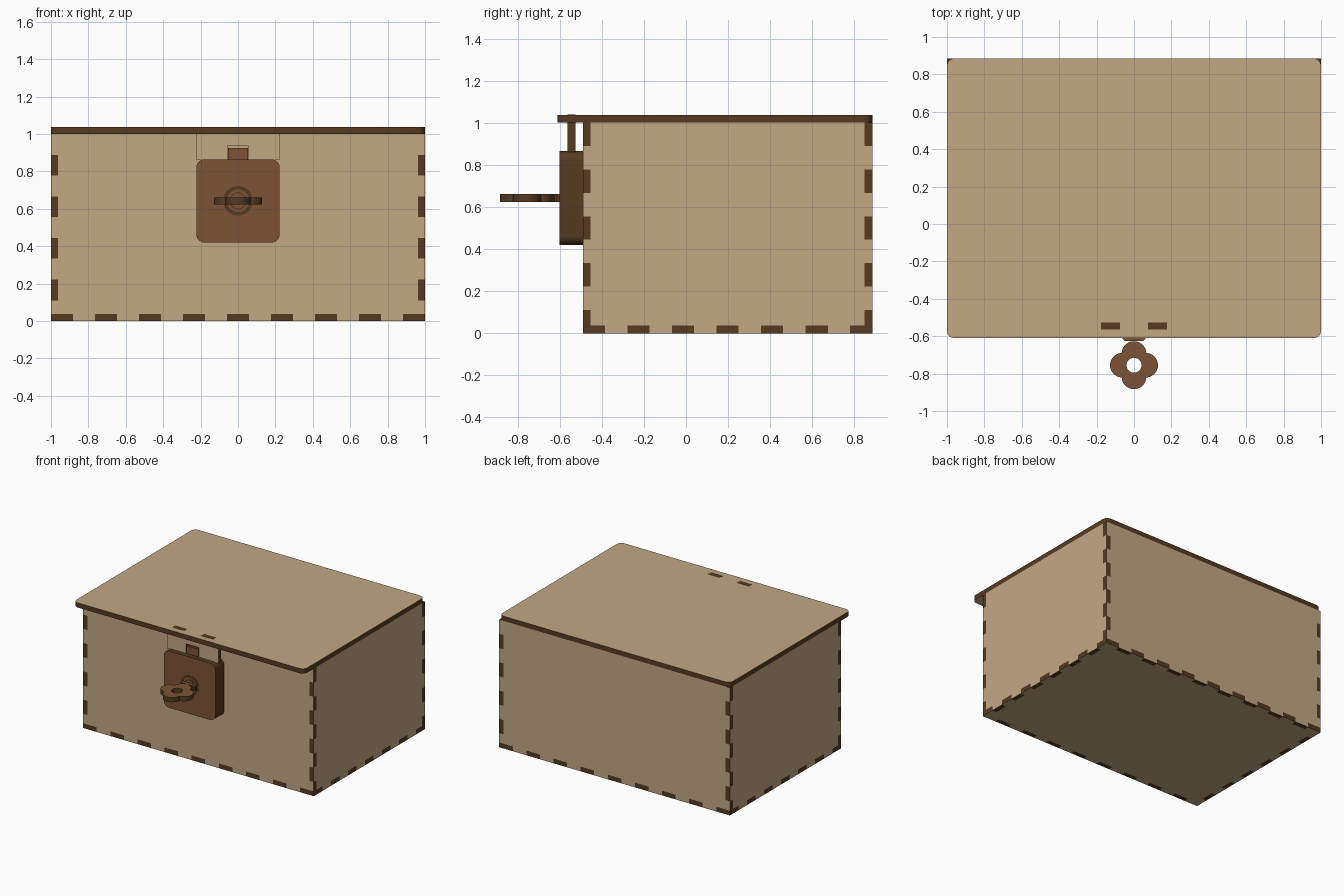
import bpy, bmesh, math

if "Cube" in bpy.data.objects:
    bpy.data.objects.remove(bpy.data.objects["Cube"])

T = 0.037                      # sheet thickness
FRONT, BACK = -0.49, 0.885     # box depth limits
MID, HALF_D = (FRONT + BACK) / 2, (BACK - FRONT) / 2
SEG_Z, SEG_X, SEG_Y = 9, 17, 13   # finger joint divisions


def lin(c):
    return tuple((v / 255 / 12.92) if v <= 10 else ((v / 255 + 0.055) / 1.055) ** 2.4 for v in c) + (1,)


def material(name, rgb):
    m = bpy.data.materials.new(name)
    m.diffuse_color = lin(rgb)
    m.use_nodes = True
    m.node_tree.nodes["Principled BSDF"].inputs["Base Color"].default_value = m.diffuse_color
    return m


light = material("light wood", (196, 168, 132))
brown = material("brown wood", (124, 84, 53))
burnt = material("burnt edge", (86, 58, 33))


# Maps from sheet space (u, v, depth) to the room
def upright_x(u, v, w):
    return (u, w, v)


def upright_y(u, v, w):
    return (w, u, v)


def flat(u, v, w):
    return (u, v, w)


def sheet(name, outline, w0, w1, place, face_mat, hole=None, rim_mat=burnt):
    """Cut sheet: outline extruded from w0 to w1, optional hole of equal point count."""
    bm = bmesh.new()
    loops = [outline] + ([hole] if hole else [])
    rows = [[[bm.verts.new(place(u, v, w)) for u, v in lp] for w in (w0, w1)] for lp in loops]
    n = len(outline)
    for side in (0, 1):
        if hole:
            a, b = rows[0][side], rows[1][side]
            for i in range(n):
                j = (i + 1) % n
                bm.faces.new((a[i], a[j], b[j], b[i]))
        else:
            bm.faces.new(rows[0][side])
    for low, high in rows:
        for i in range(n):
            j = (i + 1) % n
            bm.faces.new((low[i], low[j], high[j], high[i])).material_index = 1
    bmesh.ops.recalc_face_normals(bm, faces=bm.faces)
    me = bpy.data.meshes.new(name)
    bm.to_mesh(me)
    bm.free()
    me.materials.append(face_mat)
    me.materials.append(rim_mat)
    ob = bpy.data.objects.new(name, me)
    bpy.context.collection.objects.link(ob)
    bpy.ops.object.select_all(action='DESELECT')
    ob.select_set(True)
    bpy.context.view_layer.objects.active = ob
    bpy.ops.object.shade_smooth_by_angle()
    return ob


def rounded(x0, x1, y0, y1, r, steps=8):
    pts = []
    for k, (cx, cy) in enumerate([(x1 - r, y1 - r), (x0 + r, y1 - r), (x0 + r, y0 + r), (x1 - r, y0 + r)]):
        for i in range(steps + 1):
            a = math.pi / 2 * (k + i / steps)
            pts.append((cx + r * math.cos(a), cy + r * math.sin(a)))
    return pts


def circle(r, cu, cv, n=64):
    return [(cu + r * math.cos(2 * math.pi * i / n), cv + r * math.sin(2 * math.pi * i / n)) for i in range(n)]


def wall_outline(centre, half, n_bottom, parity):
    """Wall with fingers along its bottom and both upright edges."""
    def edge(j):
        return half - T if j % 2 == parity else half
    pts = []
    for i in range(n_bottom):
        z = T if i % 2 == 0 else 0
        for k in (i, i + 1):
            u = -half + 2 * half * k / n_bottom
            pts.append((centre + max(-edge(0), min(edge(0), u)), z))
    right = []
    for j in range(SEG_Z):
        right += [(edge(j), T if j == 0 else j / SEG_Z), (edge(j), (j + 1) / SEG_Z)]
    right = right[1:]
    pts += [(centre + u, z) for u, z in right]
    pts += [(centre - u, z) for u, z in reversed(right)]
    return pts


# Four walls with interlocking fingers
front_outline = wall_outline(0, 1, SEG_X, 1)
side_outline = wall_outline(MID, HALF_D, SEG_Y, 0)
sheet("front_wall", front_outline, FRONT, FRONT + T, upright_x, light)
sheet("back_wall", front_outline, BACK - T, BACK, upright_x, light)
sheet("left_wall", side_outline, -1, -1 + T, upright_y, light)
sheet("right_wall", side_outline, 1 - T, 1, upright_y, light)

# Floor with fingers on all four sides
floor = []
corners = [(-1, FRONT), (1, FRONT), (1, BACK), (-1, BACK)]
for s in range(4):
    (ax, ay), (bx, by) = corners[s], corners[(s + 1) % 4]
    n = SEG_Y if s % 2 else SEG_X
    dx, dy = (bx - ax), (by - ay)
    length = math.hypot(dx, dy)
    for i in range(n):
        inset = T if i % 2 else 0
        ends = (i, i + 1) if i < n - 1 else (i,)
        for k in ends:
            floor.append((ax + dx * k / n - dy / length * inset, ay + dy * k / n + dx / length * inset))
sheet("floor", floor, 0, T, flat, light)

# Lid overhanging the front
sheet("lid", rounded(-1, 1, -0.61, BACK, 0.04), 1.0, 1.0 + T, flat, light)

# Hasp hanging from the lid, notched for the latch, with two tabs through the lid
top = 1.0385
hasp = [(0.055, 0.86), (0.055, 0.94), (-0.055, 0.94), (-0.055, 0.86), (-0.223, 0.86), (-0.223, 1.0),
        (-0.176, 1.0), (-0.176, top), (-0.075, top), (-0.075, 1.0),
        (0.075, 1.0), (0.075, top), (0.176, top), (0.176, 1.0), (0.223, 1.0), (0.223, 0.86)]
sheet("hasp", hasp, -0.563, -0.526, upright_x, light)

# Lock body in three layers, and the latch tongue
lock_outline = rounded(-0.223, 0.223, 0.42, 0.865, 0.045)
for i, part in enumerate(("front", "middle", "back")):
    y = -0.6 + i * 0.1101 / 3
    sheet("lock_" + part, lock_outline, y, y + 0.1101 / 3, upright_x, brown)
sheet("latch", [(-0.053, 0.84), (0.053, 0.84), (0.053, 0.925), (-0.053, 0.925)],
      -0.562, -0.527, upright_x, brown)

# Cut rings around the keyhole
KZ = 0.643
sheet("keyhole_ring", circle(0.079, 0, KZ), -0.602, -0.598, upright_x, burnt, circle(0.06, 0, KZ))
sheet("keyhole_inner_ring", circle(0.046, 0, KZ), -0.602, -0.598, upright_x, burnt, circle(0.04, 0, KZ))

# Key: collar, then a four-lobed bow with a round hole
KY, LOBE, OFF = -0.755, 0.066, 0.062
collar = [(-0.062, -0.595), (-0.062, -0.614), (-0.05, -0.626), (0.05, -0.626), (0.062, -0.614), (0.062, -0.595)]
sheet("key_collar", collar, KZ - T / 2, KZ + T / 2, flat, brown)
bow = []
for i in range(96):
    a = 2 * math.pi * i / 96
    d = (a + math.pi / 4) % (math.pi / 2) - math.pi / 4
    r = OFF * math.cos(d) + math.sqrt(LOBE ** 2 - (OFF * math.sin(d)) ** 2)
    bow.append((r * math.cos(a), KY + r * math.sin(a)))
sheet("key_bow", bow, KZ - T / 2, KZ + T / 2, flat, brown, circle(0.04, 0, KY, 96))
